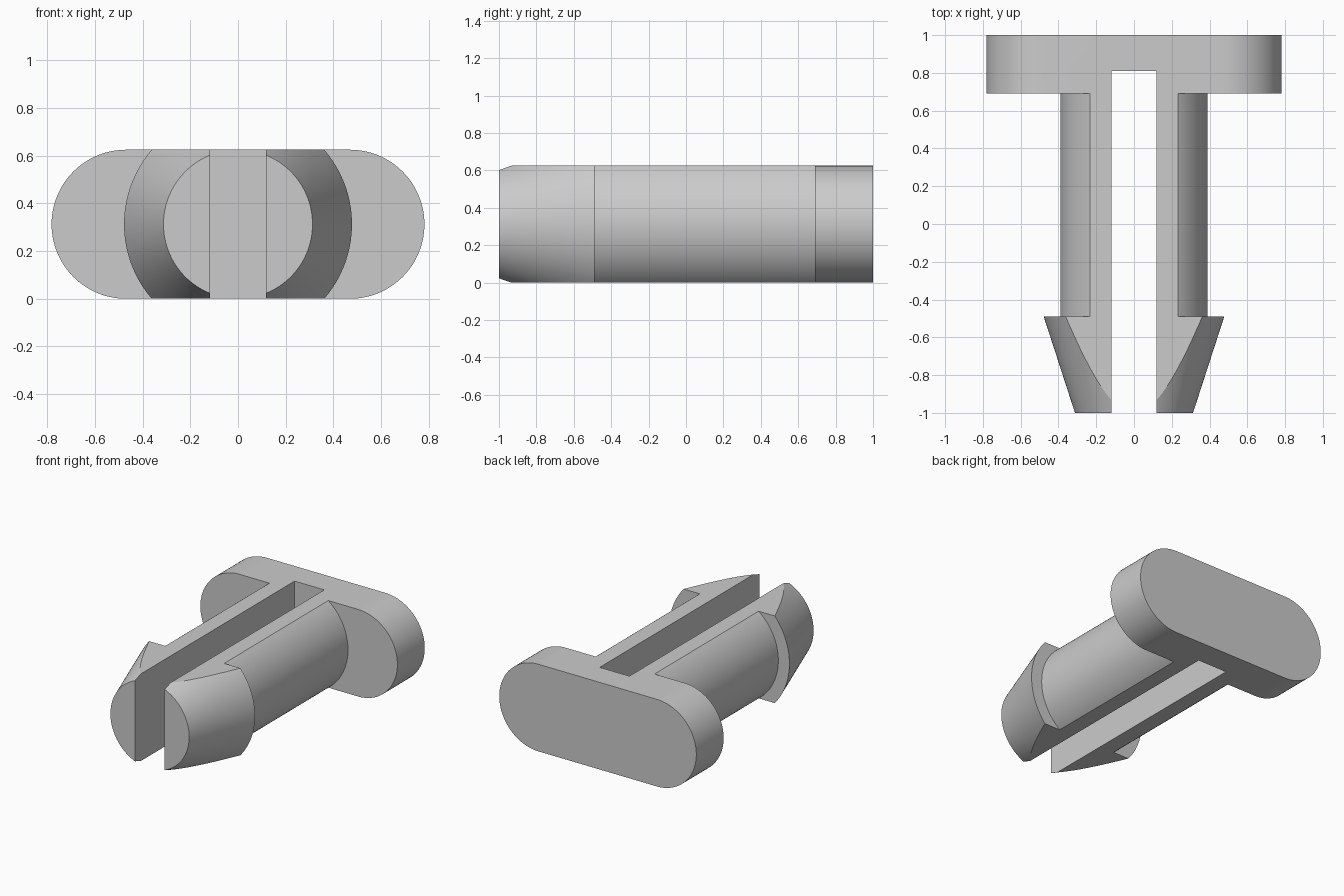
import bpy, bmesh, math
from mathutils import Matrix, Vector

if "Cube" in bpy.data.objects:
    bpy.data.objects.remove(bpy.data.objects["Cube"], do_unlink=True)

R = 0.3125            # half the height of the clip
HEIGHT = 2 * R
SEGMENTS = 128

grey = bpy.data.materials.new("plain grey")
grey.use_nodes = True
grey.diffuse_color = (0.6, 0.6, 0.6, 1)
grey.node_tree.nodes["Principled BSDF"].inputs["Base Color"].default_value = (0.6, 0.6, 0.6, 1)


def finish(name, bm):
    bmesh.ops.recalc_face_normals(bm, faces=bm.faces)
    mesh = bpy.data.meshes.new(name)
    bm.to_mesh(mesh)
    bm.free()
    mesh.materials.append(grey)
    obj = bpy.data.objects.new(name, mesh)
    bpy.context.collection.objects.link(obj)
    return obj


def box(name, size, centre):
    bm = bmesh.new()
    bmesh.ops.create_cube(bm, size=1, matrix=Matrix.Translation(centre) @ Matrix.Diagonal((*size, 1)))
    return finish(name, bm)


def lathe(name, profile):
    """Solid of revolution along y from (radius, y) points."""
    bm = bmesh.new()
    rings = [[bm.verts.new((r * math.cos(a), y, R + r * math.sin(a)))
              for a in (2 * math.pi * i / SEGMENTS for i in range(SEGMENTS))]
             for r, y in profile]
    for lower, upper in zip(rings, rings[1:]):
        for i in range(SEGMENTS):
            j = (i + 1) % SEGMENTS
            bm.faces.new((lower[i], lower[j], upper[j], upper[i]))
    bm.faces.new(rings[0])
    bm.faces.new(rings[-1])
    return finish(name, bm)


def stadium(name, half_width, y0, y1):
    """Plate with two round ends, extruded along y."""
    bm = bmesh.new()
    half = SEGMENTS // 2
    verts = []
    for side in (1, -1):
        for i in range(half + 1):
            a = math.pi * i / half - math.pi / 2
            verts.append(bm.verts.new((side * (half_width - R + R * math.cos(a)), y0,
                                       R + side * R * math.sin(a))))
    face = bm.faces.new(verts)
    top = bmesh.ops.extrude_face_region(bm, geom=[face])["geom"]
    bmesh.ops.translate(bm, vec=Vector((0, y1 - y0, 0)),
                        verts=[v for v in top if isinstance(v, bmesh.types.BMVert)])
    return finish(name, bm)


def combine(target, tool, operation):
    tool.hide_render = True
    mod = target.modifiers.new(operation.lower(), "BOOLEAN")
    mod.operation = operation
    mod.solver = "EXACT"
    mod.object = tool
    bpy.context.view_layer.objects.active = target
    bpy.ops.object.modifier_apply(modifier=mod.name)
    bpy.data.objects.remove(tool, do_unlink=True)


# Round shank with a barbed tip, flattened above and below
clip = lathe("push_clip", [(R, -1), (0.478, -0.49), (0.39, -0.49), (0.39, 0.9)])
combine(clip, box("flat_sides", (2, 4, HEIGHT), (0, 0, R)), "INTERSECT")

# Rounded head plate
combine(clip, stadium("head", 0.782, 0.69, 1), "UNION")

# Slot that splits the shank into two prongs
combine(clip, box("slot", (0.236, 2, 2), (0, -0.19, R)), "DIFFERENCE")

# Merge flat regions and smooth the round ones
bm = bmesh.new()
bm.from_mesh(clip.data)
bmesh.ops.remove_doubles(bm, verts=bm.verts, dist=0.0001)
bmesh.ops.dissolve_limit(bm, angle_limit=0.002, verts=bm.verts, edges=bm.edges)
bm.to_mesh(clip.data)
bm.free()
bpy.ops.object.select_all(action="DESELECT")
clip.select_set(True)
bpy.context.view_layer.objects.active = clip
bpy.ops.object.shade_smooth_by_angle(angle=math.radians(20))
